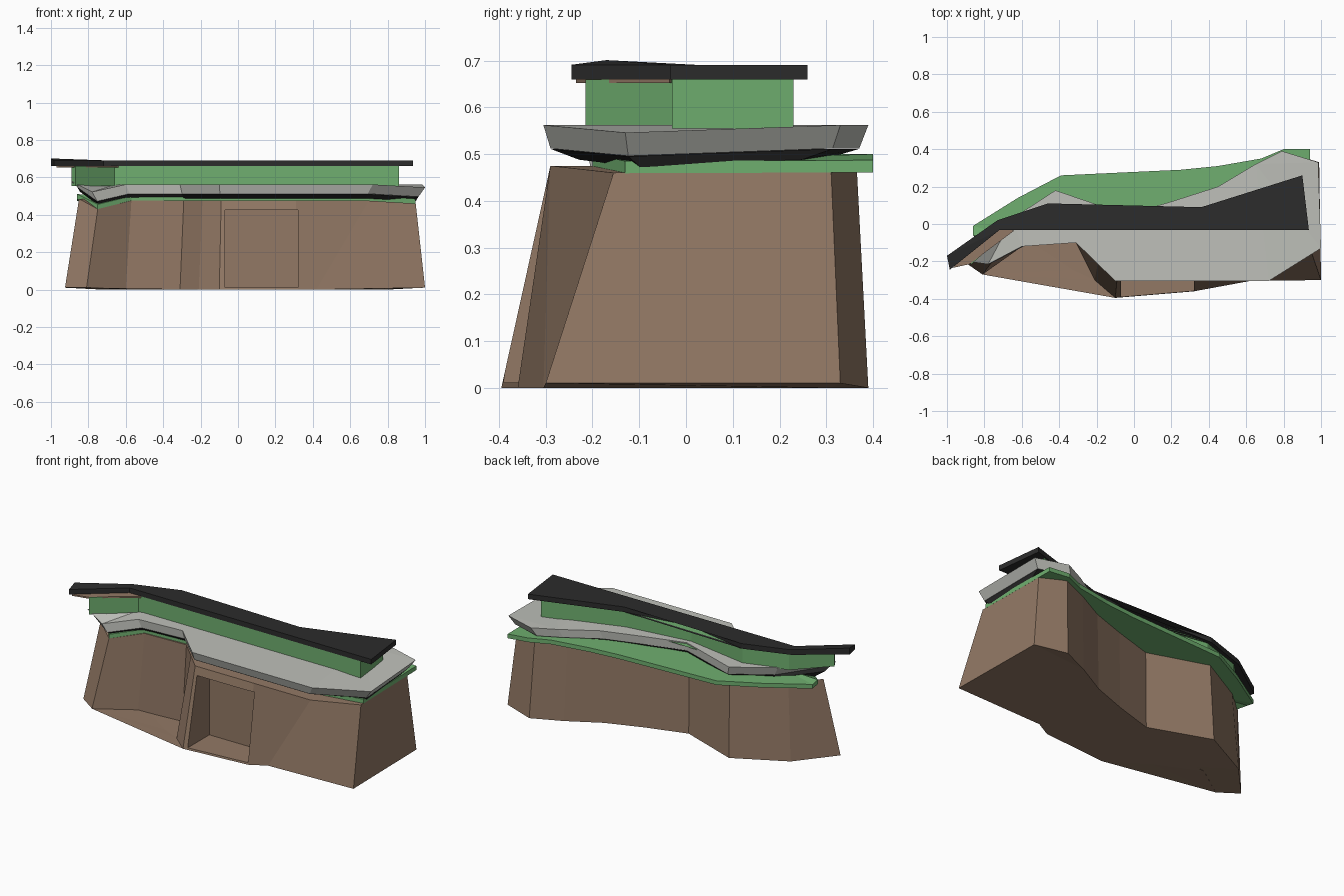
import bpy, bmesh

if "Cube" in bpy.data.objects:
    bpy.data.objects.remove(bpy.data.objects["Cube"])

def material(name, rgb):
    m = bpy.data.materials.new(name)
    m.diffuse_color = (*rgb, 1)
    m.use_nodes = True
    m.node_tree.nodes["Principled BSDF"].inputs["Base Color"].default_value = m.diffuse_color
    return m

BROWN = material("earth_brown", (0.29, 0.19, 0.13))
GREEN = material("glass_green", (0.16, 0.43, 0.16))
GREY = material("pale_grey", (0.52, 0.53, 0.49))
BLACK = material("roof_black", (0.025, 0.025, 0.025))

def loft(name, rings, mat):
    """Closed solid through matching rings of (x, y, z) points."""
    bm = bmesh.new()
    vs = [[bm.verts.new(p) for p in r] for r in rings]
    n = len(vs[0])
    for a, b in zip(vs, vs[1:]):
        for i in range(n):
            j = (i + 1) % n
            bm.faces.new((a[i], a[j], b[j], b[i]))
    caps = [bm.faces.new(vs[0]), bm.faces.new(vs[-1])]
    bmesh.ops.triangulate(bm, faces=caps)
    bmesh.ops.recalc_face_normals(bm, faces=bm.faces)
    me = bpy.data.meshes.new(name)
    bm.to_mesh(me)
    bm.free()
    ob = bpy.data.objects.new(name, me)
    bpy.context.collection.objects.link(ob)
    me.materials.append(mat)
    return ob

def ring(outline, z, dips={}, sx=1, sy=1):
    """Raise an outline to height z; dips shifts single corners in height."""
    return [(x * sx, y * sy, z + dips.get(i, 0)) for i, (x, y) in enumerate(outline)]

# battered earth base: foot and top outlines, front left to right then around the back
foot = [(-.81, -.27), (-.6, -.12), (-.31, -.1), (-.21, -.3), (-.1, -.395), (.32, -.36),
        (.42, -.305), (1, -.3), (.99, .33), (.8, .39), (.62, .31), (.42, .2), (.2, .12),
        (-.05, .045), (-.42, .18), (-.73, .02), (-.925, -.19)]
head = [(-.75, -.19), (-.57, -.1), (-.29, -.09), (-.19, -.19), (-.09, -.29), (.31, -.29),
        (.7, -.29), (.95, -.155), (.94, .31), (.78, .365), (.61, .29), (.42, .19), (.2, .115),
        (-.05, .04), (-.41, .16), (-.7, .0), (-.85, -.13)]
base = loft("earth_base", [ring(foot, 0, {0: .01, 7: .01, 8: .01, 16: .01}),
                           ring(head, .475, {0: -.045, 7: -.015, 8: -.005, 16: .01})], BROWN)

# entrance recess
door = [(-.07, -.6), (.32, -.6), (.32, -.18), (-.07, -.18)]
cutter = loft("recess_cutter", [ring(door, .012), ring(door, .425)], BROWN)
cutter.hide_render = True
cutter.hide_viewport = True
cut = base.modifiers.new("recess", 'BOOLEAN')
cut.operation = 'DIFFERENCE'
cut.solver = 'EXACT'
cut.object = cutter

# lower green band, widening into a ledge at the back
band = [(-.75, -.19), (-.57, -.095), (-.29, -.08), (-.09, -.2), (.7, -.2), (.95, -.13),
        (.94, .4), (.8, .4), (.68, .35), (.45, .31), (.25, .29), (-.39, .26), (-.62, .14),
        (-.86, -.01), (-.86, -.06)]
sag = {0: -.045, 5: -.015, 6: -.013, 14: .01}
loft("lower_band", [ring(band, .474, sag), ring(band, .5, sag)], GREEN)

# grey terrace slab with sloped edge and dark underside
slab = [(-.78, -.215), (-.6, -.12), (-.31, -.1), (-.1, -.305), (.72, -.305), (1, -.13),
        (.985, .33), (.79, .39), (.65, .32), (.45, .2), (.2, .12), (-.04, .05), (-.42, .18),
        (-.65, .03), (-.89, -.2)]
low = {0: -.04, 5: -.016, 14: .035}
loft("terrace_slab", [ring(slab, .512, low, .965, .95),
                      ring(slab, .562, {0: -.04, 5: -.016, 14: .015})], GREY)
loft("terrace_underside", [ring(slab, .488, low, .95, .75),
                           ring(slab, .511, low, .964, .949)], BLACK)

# upper green storey
storey = [(-.87, -.215), (-.66, -.03), (.86, -.03), (.83, .23), (.36, .075), (-.05, .02),
          (-.45, .09), (-.71, .005), (-.89, -.18)]
loft("upper_storey", [ring(storey, .555), ring(storey, .66)], GREEN)

# brown soffit under the left wing of the roof
soffit = [(-.97, -.235), (-.88, -.215), (-.64, -.035), (-.72, -.02), (-.9, -.17)]
loft("wing_soffit", [ring(soffit, .652), ring(soffit, .661)], BROWN)

# thin black roof, lifted at the left tip
roof = [(-.985, -.245), (-.72, -.033), (.935, -.033), (.9, .26), (.36, .09), (-.05, .03),
        (-.46, .11), (-.73, .02), (-1, -.17)]
loft("roof", [ring(roof, .66), ring(roof, .691, {8: .01})], BLACK)
